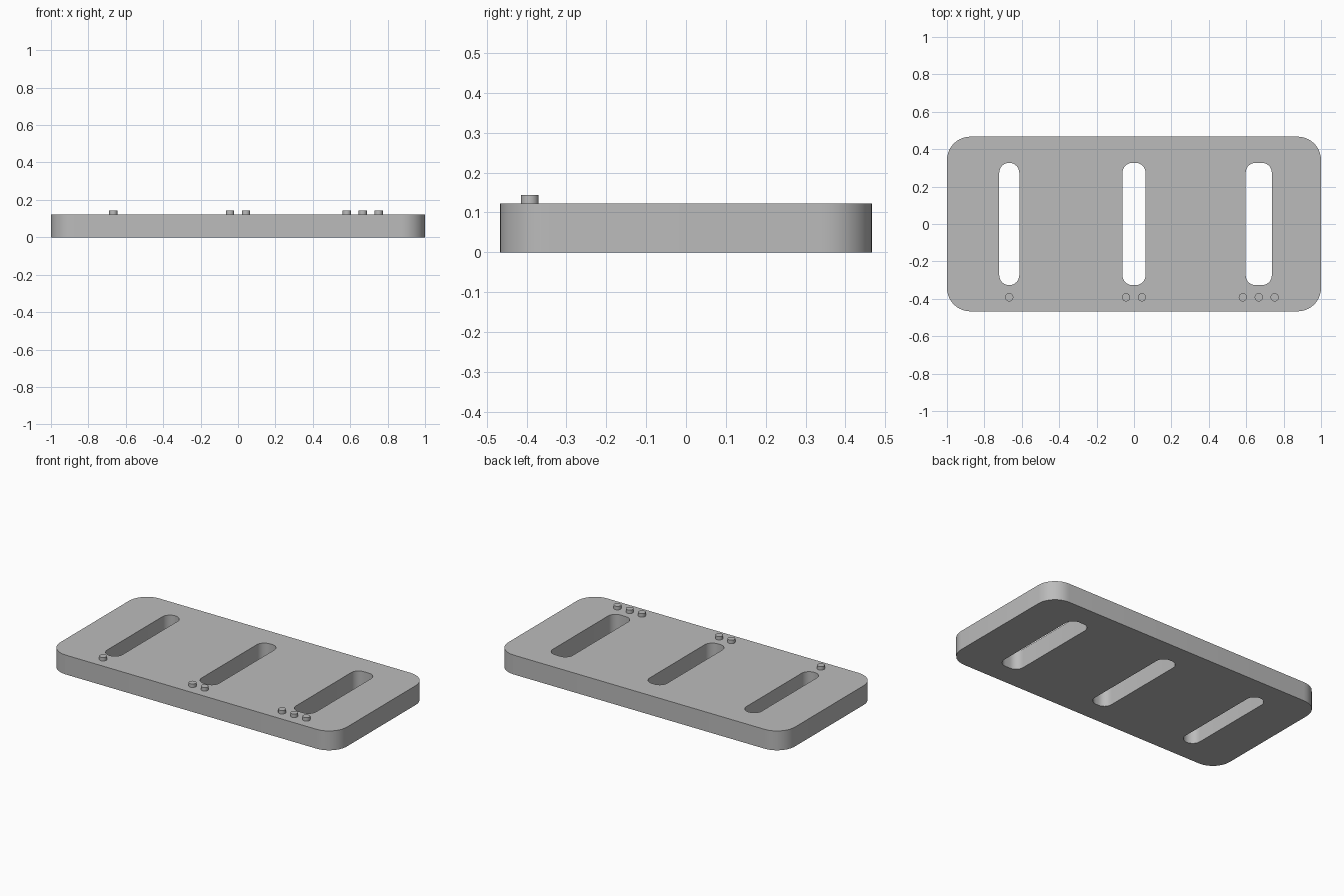
import bpy
import bmesh
from math import cos, sin, pi, radians

cube = bpy.data.objects.get("Cube")
if cube:
    bpy.data.objects.remove(cube, do_unlink=True)

grey = bpy.data.materials.new("plain_grey")
grey.use_nodes = True
grey.diffuse_color = (0.5, 0.5, 0.5, 1)
grey.node_tree.nodes["Principled BSDF"].inputs["Base Color"].default_value = (0.5, 0.5, 0.5, 1)

HEIGHT = 0.122
SLOT_HALF_LENGTH = 0.327
SLOT_RADIUS = 0.053


def finish(obj):
    """Give the part its colour and smooth its rounded walls."""
    obj.data.materials.append(grey)
    bpy.ops.object.select_all(action="DESELECT")
    obj.select_set(True)
    bpy.context.view_layer.objects.active = obj
    bpy.ops.object.shade_smooth_by_angle(angle=radians(35))


def rounded_loop(bm, cx, half_x, half_y, radius, steps):
    """Add a closed rounded rectangle of edges on the ground."""
    verts = []
    for corner, (sx, sy) in enumerate([(1, 1), (-1, 1), (-1, -1), (1, -1)]):
        for i in range(steps + 1):
            a = (corner + i / steps) * pi / 2
            verts.append(bm.verts.new((cx + sx * (half_x - radius) + radius * cos(a),
                                       sy * (half_y - radius) + radius * sin(a), 0)))
    return [bm.edges.new((v, verts[i - 1])) for i, v in enumerate(verts)]


# Rounded plate with three through slots that widen from right to left
slots = [(-0.667, 0.0535), (0, 0.0615), (0.667, 0.07)]
bm = bmesh.new()
edges = rounded_loop(bm, 0, 1, 0.467, 0.125, 10)
for x, half_width in slots:
    edges += rounded_loop(bm, x, half_width, SLOT_HALF_LENGTH, SLOT_RADIUS, 8)
bmesh.ops.triangle_fill(bm, edges=edges, use_beauty=True, normal=(0, 0, 1))
top = bmesh.ops.extrude_face_region(bm, geom=bm.faces[:], use_keep_orig=True)
bmesh.ops.translate(bm, vec=(0, 0, HEIGHT),
                    verts=[g for g in top["geom"] if isinstance(g, bmesh.types.BMVert)])
bmesh.ops.recalc_face_normals(bm, faces=bm.faces[:])
mesh = bpy.data.meshes.new("slotted_plate")
bm.to_mesh(mesh)
bm.free()
plate = bpy.data.objects.new("slotted_plate", mesh)
bpy.context.collection.objects.link(plate)
finish(plate)

# One, two and three marker pegs in front of the slots
for count, (x, _) in enumerate(slots, start=1):
    for i in range(count):
        px = x + (i - (count - 1) / 2) * 0.085
        bpy.ops.mesh.primitive_cylinder_add(vertices=24, radius=0.022, depth=0.03,
                                            location=(px, -0.392, 0.129))
        peg = bpy.context.object
        peg.name = f"marker_peg_{count}_{i + 1}"
        finish(peg)
